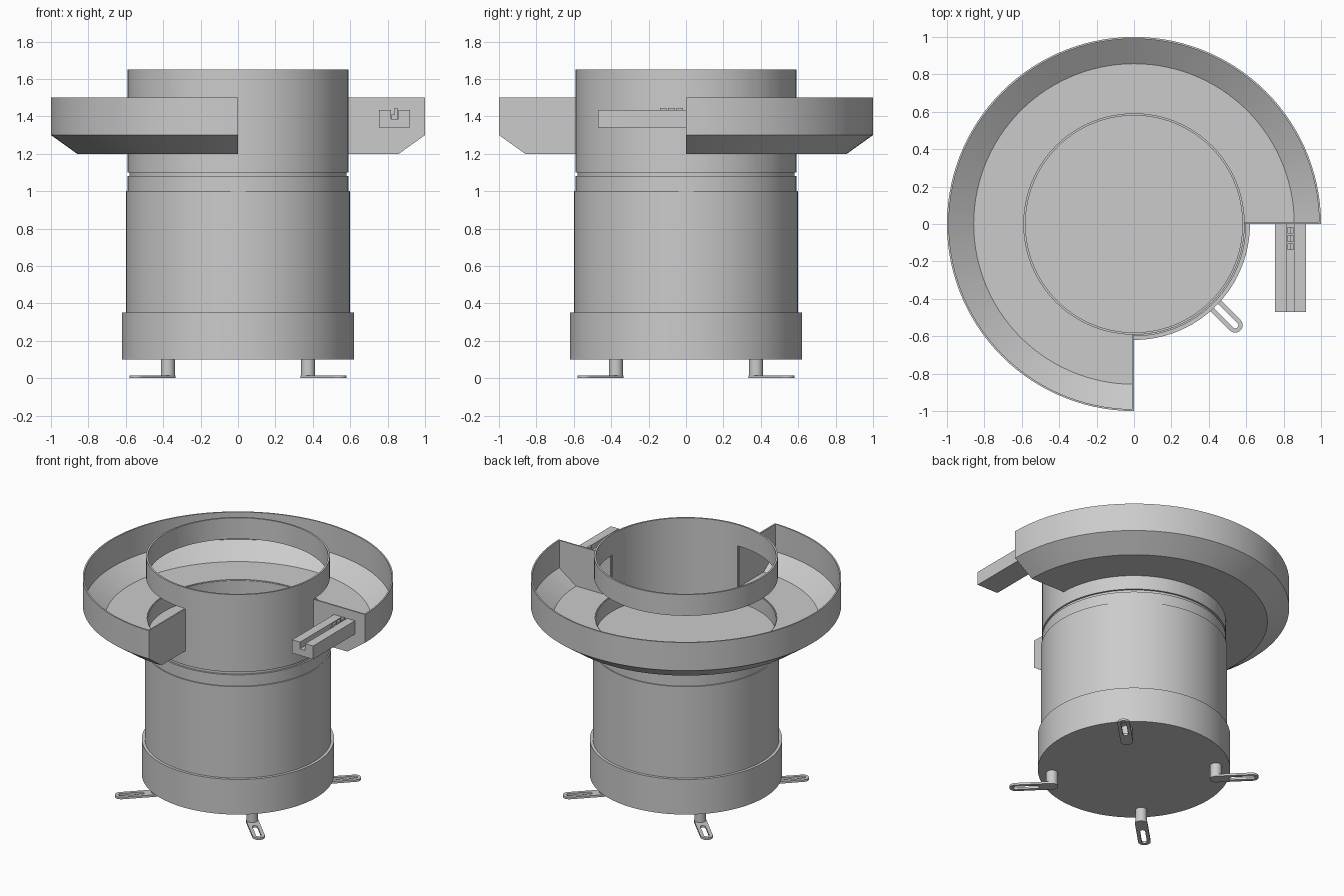
import bpy, bmesh
from math import cos, sin, pi, radians
from mathutils import Matrix

if "Cube" in bpy.data.objects:
    bpy.data.objects.remove(bpy.data.objects["Cube"])


def finish(name, bm):
    bmesh.ops.recalc_face_normals(bm, faces=bm.faces)
    me = bpy.data.meshes.new(name)
    bm.to_mesh(me)
    bm.free()
    ob = bpy.data.objects.new(name, me)
    bpy.context.collection.objects.link(ob)
    return ob


def smooth(ob):
    bpy.ops.object.select_all(action='DESELECT')
    ob.select_set(True)
    bpy.context.view_layer.objects.active = ob
    bpy.ops.object.shade_smooth_by_angle(angle=radians(25))


def lathe(name, profile, a0=0, a1=360, steps=96):
    """Revolve a closed (r, z) profile about z; partial turns get end caps."""
    bm = bmesh.new()
    full = a1 - a0 == 360
    count = steps if full else steps + 1
    rings = []
    for i in range(count):
        a = radians(a0 + (a1 - a0) * i / steps)
        rings.append([bm.verts.new((r * cos(a), r * sin(a), z)) for r, z in profile])
    n = len(profile)
    for i in range(steps):
        p, q = rings[i], rings[(i + 1) % count]
        for k in range(n):
            m = (k + 1) % n
            bm.faces.new((p[k], p[m], q[m], q[k]))
    if not full:
        bm.faces.new(rings[0])
        bm.faces.new(rings[-1])
    bmesh.ops.remove_doubles(bm, verts=bm.verts, dist=1e-5)
    return finish(name, bm)


def prism(name, profile, y0, y1):
    """Extrude an (x, z) outline along y."""
    bm = bmesh.new()
    f = bm.faces.new([bm.verts.new((x, y0, z)) for x, z in profile])
    ext = bmesh.ops.extrude_face_region(bm, geom=[f])
    verts = [v for v in ext['geom'] if isinstance(v, bmesh.types.BMVert)]
    bmesh.ops.translate(bm, verts=verts, vec=(0, y1 - y0, 0))
    return finish(name, bm)


def rect(x0, z0, x1, z1):
    return [(x0, z0), (x1, z0), (x1, z1), (x0, z1)]


# drive drum with base collar and closed top
smooth(lathe("drive_drum", [(0, 0.10), (0.62, 0.10), (0.62, 0.35), (0.60, 0.35),
                            (0.60, 1.00), (0.592, 1.00), (0.592, 1.08),
                            (0.58, 1.08), (0.58, 1.10), (0, 1.10)]))

# inner wall, open towards the bowl over three quarters of the turn
wall = lathe("inner_wall", rect(0.58, 1.10, 0.592, 1.65))
cutter = lathe("window_cutter", rect(0.5, 1.205, 0.7, 1.50), 0, 270, 72)
cutter.hide_render = True
mod = wall.modifiers.new("window", 'BOOLEAN')
mod.operation = 'DIFFERENCE'
mod.solver = 'EXACT'
mod.object = cutter
bpy.context.view_layer.objects.active = wall
bpy.ops.object.modifier_apply(modifier=mod.name)
bpy.data.objects.remove(cutter)
smooth(wall)

# three-quarter outer bowl
smooth(lathe("outer_bowl", [(0.585, 1.20), (0.86, 1.20), (1.0, 1.30), (1.0, 1.50),
                            (0.99, 1.50), (0.99, 1.305), (0.857, 1.21), (0.585, 1.21)],
             0.3, 269.7, 90))

# end plates closing the bowl
end = [(0.587, 1.20), (0.86, 1.20), (1.0, 1.30), (1.0, 1.50), (0.587, 1.50)]
prism("right_end_plate", end, 0, 0.01)
front = prism("front_end_plate", end, -0.01, 0)
front.data.transform(Matrix.Rotation(-pi / 2, 4, 'Z'))

# grooved outlet track with small workpieces in it
prism("outlet_track", [(0.755, 1.34), (0.92, 1.34), (0.92, 1.435), (0.858, 1.435),
                       (0.858, 1.387), (0.817, 1.387), (0.817, 1.435), (0.755, 1.435)],
      -0.47, 0)
for i in range(3):
    y = -0.045 * i - 0.015
    prism(f"workpiece_{i + 1}",
          [(0.822, 1.387), (0.853, 1.387), (0.853, 1.445), (0.837, 1.445),
           (0.837, 1.41), (0.822, 1.41)], y - 0.035, y)


# slotted feet: post plus a tab with a long hole
def stadium(bm, x0, x1, r, z):
    pts = []
    for cx, start in ((x1, -pi / 2), (x0, pi / 2)):
        for k in range(13):
            a = start + pi * k / 12
            pts.append(bm.verts.new((cx + r * cos(a), r * sin(a), z)))
    return pts


for i in range(4):
    turn = Matrix.Rotation(pi / 4 + i * pi / 2, 4, 'Z')
    bm = bmesh.new()
    loops = [stadium(bm, 0.53, 0.765, 0.04, 0), stadium(bm, 0.53, 0.765, 0.04, 0.015),
             stadium(bm, 0.63, 0.765, 0.017, 0.015), stadium(bm, 0.63, 0.765, 0.017, 0)]
    for j in range(4):
        p, q = loops[j], loops[(j + 1) % 4]
        for k in range(26):
            m = (k + 1) % 26
            bm.faces.new((p[k], p[m], q[m], q[k]))
    bmesh.ops.create_cone(bm, cap_ends=True, segments=24, radius1=0.038, radius2=0.038,
                          depth=0.10, matrix=Matrix.Translation((0.53, 0, 0.055)))
    bmesh.ops.transform(bm, matrix=turn, verts=bm.verts)
    smooth(finish(f"foot_{i + 1}", bm))
